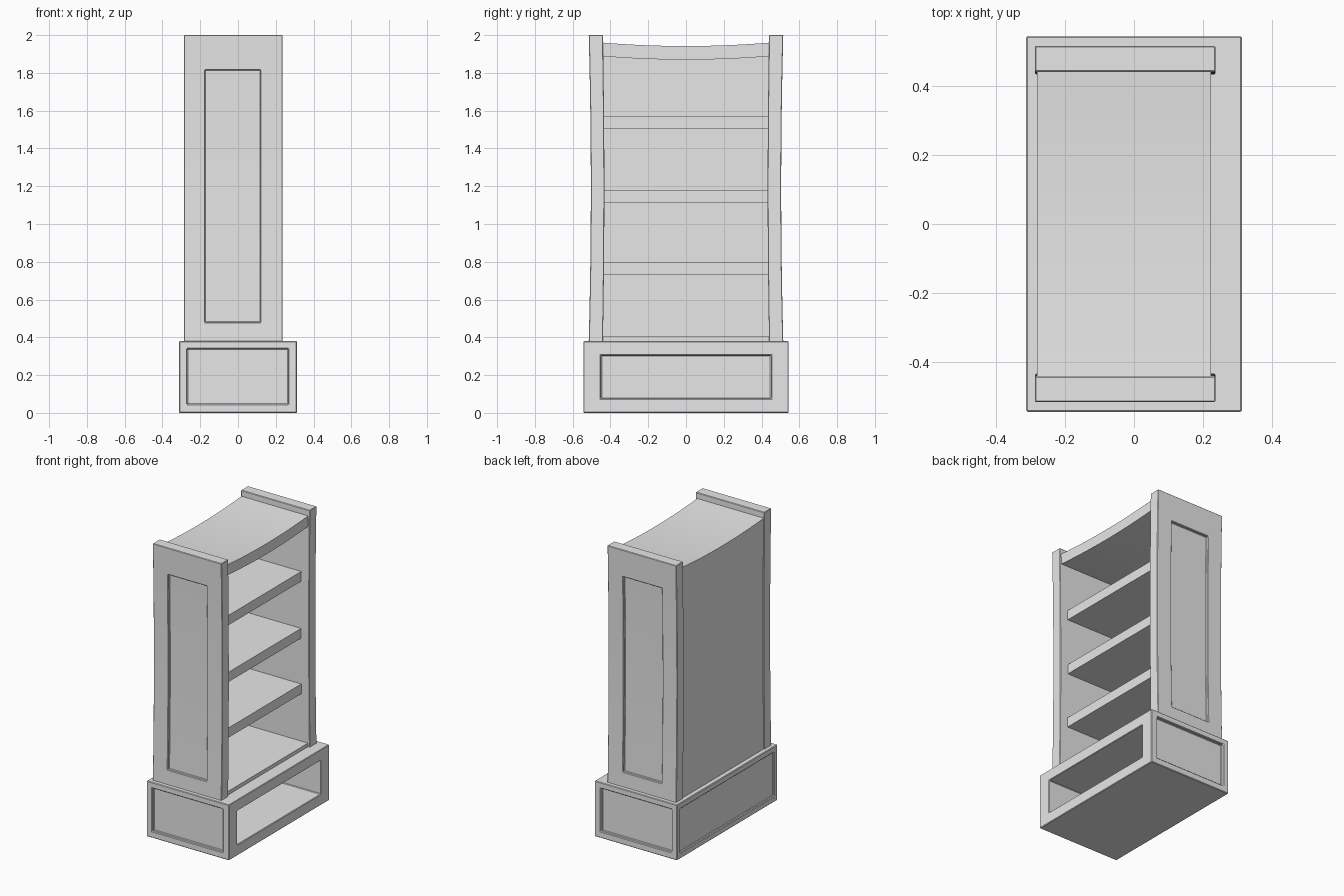
import bpy
import bmesh
from mathutils import Vector

if "Cube" in bpy.data.objects:
    bpy.data.objects.remove(bpy.data.objects["Cube"], do_unlink=True)

GREY = (0.8, 0.8, 0.8, 1.0)
mat = bpy.data.materials.new("plain grey")
mat.use_nodes = True
mat.diffuse_color = GREY
mat.node_tree.nodes["Principled BSDF"].inputs["Base Color"].default_value = GREY


def prism(name, profile, x0, x1):
    """Extrude a (y, z) outline along x."""
    bm = bmesh.new()
    face = bm.faces.new([bm.verts.new((x0, y, z)) for y, z in profile])
    ext = bmesh.ops.extrude_face_region(bm, geom=[face])
    moved = [v for v in ext["geom"] if isinstance(v, bmesh.types.BMVert)]
    bmesh.ops.translate(bm, verts=moved, vec=Vector((x1 - x0, 0, 0)))
    bmesh.ops.recalc_face_normals(bm, faces=bm.faces)
    mesh = bpy.data.meshes.new(name)
    bm.to_mesh(mesh)
    bm.free()
    mesh.materials.append(mat)
    obj = bpy.data.objects.new(name, mesh)
    bpy.context.collection.objects.link(obj)
    return obj


def box(name, x, y, z):
    return prism(name, [(y[0], z[0]), (y[1], z[0]), (y[1], z[1]), (y[0], z[1])], *x)


def finish(obj, cutters=(), bevel=0.0):
    """Cut recesses, soften edges, bake the modifiers and smooth by angle."""
    for cutter in cutters:
        cutter.hide_render = True
        mod = obj.modifiers.new("cut", 'BOOLEAN')
        mod.object = cutter
        mod.solver = 'EXACT'
    if bevel:
        mod = obj.modifiers.new("bevel", 'BEVEL')
        mod.width = bevel
        mod.segments = 1
        mod.limit_method = 'ANGLE'
        mod.angle_limit = 0.8
    dg = bpy.context.evaluated_depsgraph_get()
    dg.update()
    baked = bpy.data.meshes.new_from_object(obj.evaluated_get(dg))
    obj.modifiers.clear()
    obj.data = baked
    for cutter in cutters:
        bpy.data.objects.remove(cutter, do_unlink=True)
    bpy.ops.object.select_all(action='DESELECT')
    obj.select_set(True)
    bpy.context.view_layer.objects.active = obj
    bpy.ops.object.shade_smooth_by_angle(angle=0.5)


# Plinth: open at the front of the shelves, shallow panels on the other sides
plinth = box("plinth", (-0.312, 0.312), (-0.543, 0.543), (0, 0.38))
cuts = [box("cavity_cutter", (-0.27, 0.4), (-0.45, 0.45), (0.075, 0.305)),
        box("back_recess_cutter", (-0.4, -0.3), (-0.51, 0.51), (0.04, 0.34))]
for s in (-1, 1):
    cuts.append(box("end_recess_cutter", (-0.27, 0.265),
                    sorted((s * 0.523, s * 0.6)), (0.045, 0.34)))
finish(plinth, cuts, 0.004)

# Side panels: bowed gently inwards, with a tall recessed panel
STEPS = 16
heights = [0.375 + (2.0 - 0.375) * i / STEPS for i in range(STEPS + 1)]


def bow(z):
    t = (z - 1.19) / 0.81
    return 0.011 * (t * t - 1)


for s, side in ((-1, "right"), (1, "left")):
    outer = [(s * (0.515 + bow(z)), z) for z in heights]
    inner = [(s * (0.44 + bow(z) * 0.7), z) for z in reversed(heights)]
    panel = prism(side + "_side_panel", outer + inner, -0.286, 0.235)
    rows = [0.48 + (1.815 - 0.48) * i / STEPS for i in range(STEPS + 1)]
    cutter = prism("panel_cutter",
                   [(s * (0.497 + bow(z)), z) for z in rows]
                   + [(s * 0.6, rows[-1]), (s * 0.6, rows[0])], -0.175, 0.12)
    finish(panel, [cutter], 0.003)

# Sagging top board
ys = [-0.45 + 0.9 * i / STEPS for i in range(STEPS + 1)]
sag = [0.018 * (y / 0.44) ** 2 for y in ys]
top = prism("top_board",
            [(y, 1.87 + d) for y, d in zip(ys, sag)]
            + [(y, 1.942 + d) for y, d in reversed(list(zip(ys, sag)))],
            -0.281, 0.223)
finish(top)

# Back, floor and shelves
finish(box("back_panel", (-0.28, -0.255), (-0.45, 0.45), (0.375, 1.90)))
finish(box("floor_board", (-0.27, 0.222), (-0.45, 0.45), (0.375, 0.405)))
for i, z in enumerate((0.732, 1.113, 1.502)):
    finish(box(f"shelf_{i + 1}", (-0.27, 0.175), (-0.45, 0.45), (z, z + 0.067)))
